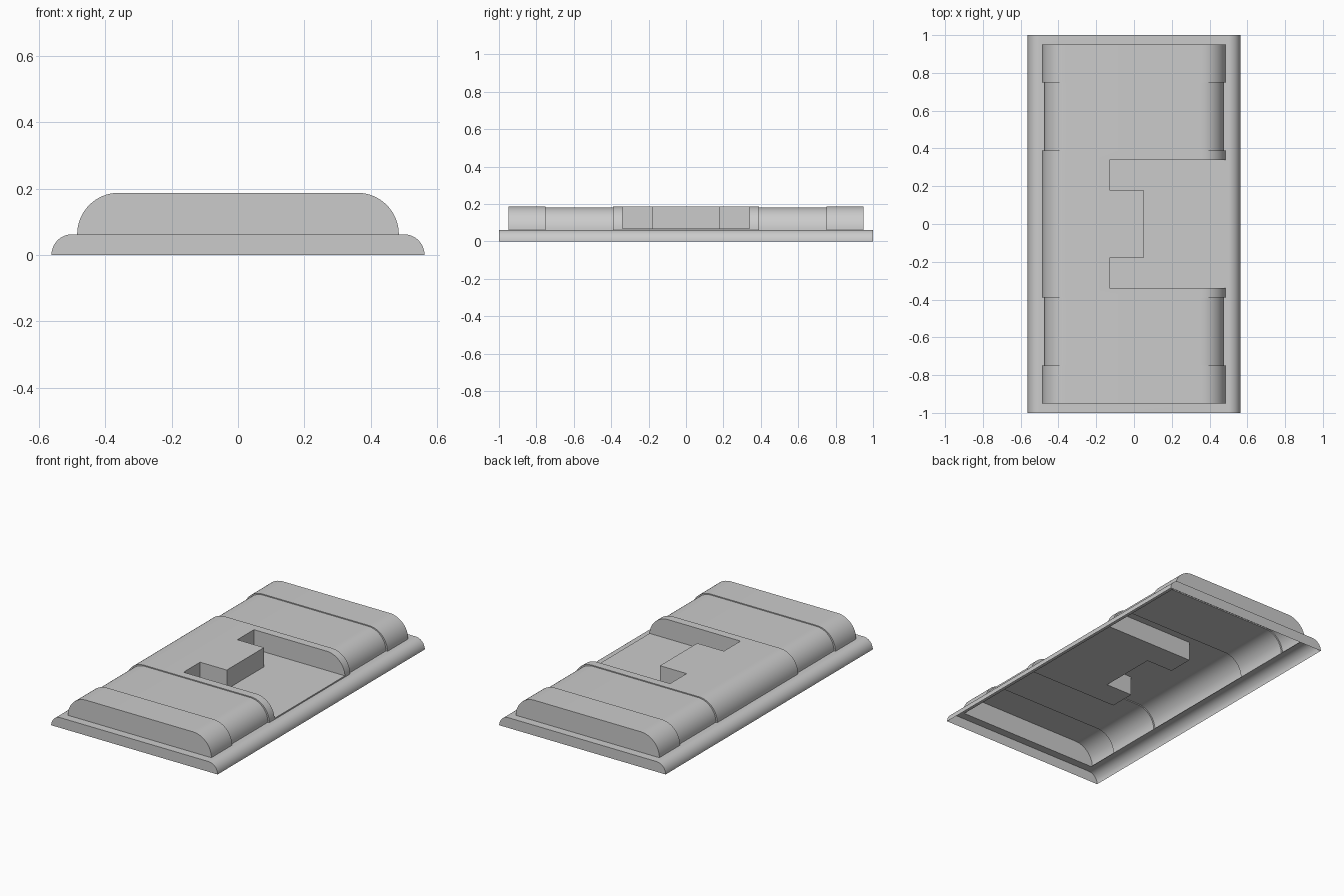
import bpy, bmesh, math

if "Cube" in bpy.data.objects:
    bpy.data.objects.remove(bpy.data.objects["Cube"])

SEG = 16
Z_RIM = 0.0625          # height of the base rim
TOP = 0.1875            # height of the raised body


def profile(half, z0, z1, r):
    """Cross-section with two rounded upper corners, as (x, z) points."""
    h = z1 - z0
    right = []
    for i in range(SEG + 1):
        a = math.pi / 2 * i / SEG
        right.append((half - r + r * math.cos(a), z0 + h * math.sin(a)))
    return right + [(-x, z) for x, z in reversed(right)]


def loft(bm, sections):
    """Skin a list of (y, profile) into a closed solid."""
    rings = [[bm.verts.new((x, y, z)) for x, z in p] for y, p in sections]
    n = len(rings[0])
    for a, b in zip(rings, rings[1:]):
        for i in range(n):
            j = (i + 1) % n
            bm.faces.new((a[i], a[j], b[j], b[i]))
    bm.faces.new(rings[0])
    bm.faces.new(rings[-1])
    bmesh.ops.recalc_face_normals(bm, faces=bm.faces)
    return rings


def remove_flat(bm, z, sign):
    """Delete horizontal faces at height z that face up or down."""
    bm.normal_update()
    doomed = [f for f in bm.faces if f.normal.z * sign > 0.99
              and all(abs(v.co.z - z) < 1e-4 for v in f.verts)]
    bmesh.ops.delete(bm, geom=doomed, context='FACES')


def make_object(name, bm):
    mesh = bpy.data.meshes.new(name)
    bm.to_mesh(mesh)
    bm.free()
    ob = bpy.data.objects.new(name, mesh)
    bpy.context.collection.objects.link(ob)
    return ob


def activate(ob):
    bpy.ops.object.select_all(action='DESELECT')
    ob.select_set(True)
    bpy.context.view_layer.objects.active = ob


# Base frame: rounded sides, open underneath, opening below the body
bm = bmesh.new()
p = profile(0.5625, 0.0, Z_RIM, 0.0625)
rings = loft(bm, [(-1, p), (1, p)])
remove_flat(bm, 0.0, -1)
remove_flat(bm, Z_RIM, 1)
f, b = rings
outer = [f[SEG], b[SEG], b[SEG + 1], f[SEG + 1]]
inner = [bm.verts.new((x, y, Z_RIM)) for x, y in
         ((0.475, -0.95), (0.475, 0.95), (-0.475, 0.95), (-0.475, -0.95))]
for i in range(4):
    j = (i + 1) % 4
    bm.faces.new((outer[i], outer[j], inner[j], inner[i]))
base = make_object("base_frame", bm)

# Raised body: full sections alternating with two shallow bands
full = profile(0.485, Z_RIM, TOP, 0.125)
band = profile(0.475, Z_RIM, TOP - 0.006, 0.12)
half = [(0.39, full), (0.39, band), (0.75, band), (0.75, full), (0.95, full)]
bm = bmesh.new()
loft(bm, [(-y, q) for y, q in reversed(half)] + half)
body = make_object("raised_body", bm)

# Side recess with a tab left standing in the middle
outline = [(0.6, 0.34), (-0.13, 0.34), (-0.13, 0.18), (0.05, 0.18)]
outline += [(x, -y) for x, y in reversed(outline)]
bm = bmesh.new()
floor = bm.faces.new([bm.verts.new((x, y, 0.07)) for x, y in outline])
ext = bmesh.ops.extrude_face_region(bm, geom=[floor])
for v in ext["geom"]:
    if isinstance(v, bmesh.types.BMVert):
        v.co.z = 0.3
bmesh.ops.recalc_face_normals(bm, faces=bm.faces)
cutter = make_object("recess_cutter", bm)
cutter.hide_render = True
mod = body.modifiers.new("recess", 'BOOLEAN')
mod.operation = 'DIFFERENCE'
mod.solver = 'EXACT'
mod.object = cutter
activate(body)
bpy.ops.object.modifier_apply(modifier=mod.name)
bpy.data.objects.remove(cutter)

# Open the underside of the body
bm = bmesh.new()
bm.from_mesh(body.data)
remove_flat(bm, Z_RIM, -1)
bm.to_mesh(body.data)
bm.free()

for ob in (base, body):
    activate(ob)
    bpy.ops.object.shade_smooth_by_angle(angle=math.radians(25))
